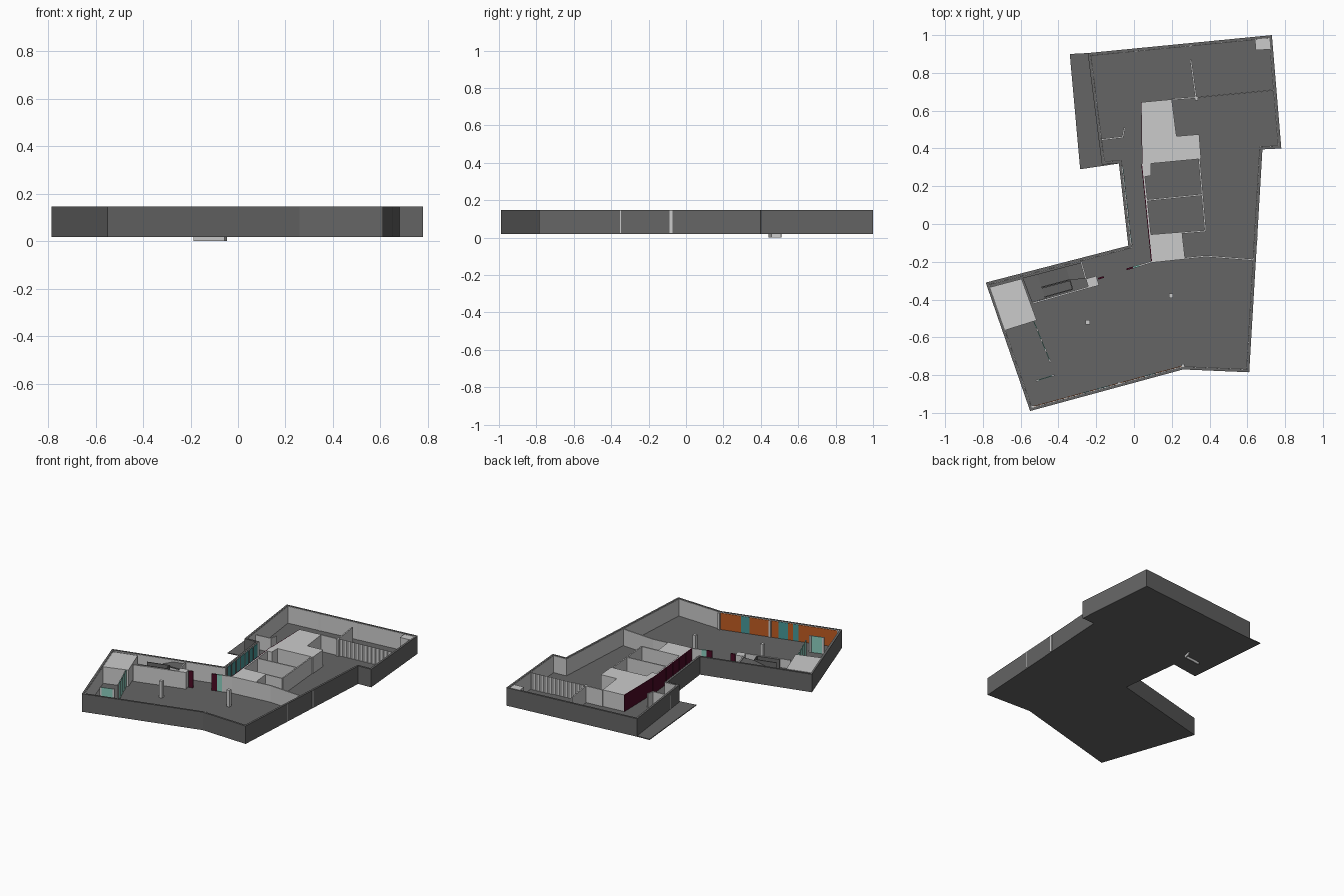
import bpy, bmesh
from mathutils import Vector

if "Cube" in bpy.data.objects:
    bpy.data.objects.remove(bpy.data.objects["Cube"])

FLOOR, TOP, BASE = 0.024, 0.143, 0.018


def material(name, rgb):
    m = bpy.data.materials.new(name)
    m.diffuse_color = (*rgb, 1)
    m.use_nodes = True
    m.node_tree.nodes["Principled BSDF"].inputs["Base Color"].default_value = m.diffuse_color
    return m


DARK = material("dark_grey", (0.13, 0.13, 0.13))
TEAL = material("teal_glass", (0.06, 0.30, 0.30))
MINT = material("mint_glass", (0.25, 0.60, 0.50))
ORANGE = material("orange_paint", (0.50, 0.10, 0.015))
MAROON = material("maroon_paint", (0.07, 0.003, 0.018))


def finish(name, bm, mat=None):
    bmesh.ops.recalc_face_normals(bm, faces=bm.faces)
    me = bpy.data.meshes.new(name)
    bm.to_mesh(me)
    bm.free()
    if mat:
        me.materials.append(mat)
    ob = bpy.data.objects.new(name, me)
    bpy.context.collection.objects.link(ob)
    return ob


def block(name, pts, z0=FLOOR, z1=TOP, mat=None):
    """Upright prism over a plan outline."""
    bm = bmesh.new()
    f = bm.faces.new([bm.verts.new((x, y, z0)) for x, y in pts])
    ext = bmesh.ops.extrude_face_region(bm, geom=[f])
    vs = [g for g in ext["geom"] if isinstance(g, bmesh.types.BMVert)]
    bmesh.ops.translate(bm, verts=vs, vec=(0, 0, z1 - z0))
    return finish(name, bm, mat)


def offset(pts, d, closed):
    """Mitred offset of a plan path; positive d goes to the right."""
    p = [Vector(q) for q in pts]
    n, out = len(p), []
    for i in range(n):
        a = p[i] - p[i - 1] if (i > 0 or closed) else p[1] - p[0]
        b = p[(i + 1) % n] - p[i] if (i < n - 1 or closed) else a
        na = Vector((a.y, -a.x)).normalized()
        nb = Vector((b.y, -b.x)).normalized()
        m = (na + nb).normalized()
        out.append(p[i] + m * d / m.dot(na))
    return out


def wall(name, pts, t=0.009, z0=FLOOR, z1=TOP, closed=False, mat=None, side=None):
    """Wall along a plan path; side gives the start offset, else centred."""
    s = -t / 2 if side is None else side
    L, R = offset(pts, s, closed), offset(pts, s + t, closed)
    bm = bmesh.new()
    rings = [[bm.verts.new((q.x, q.y, z)) for q, z in
              ((l, z0), (l, z1), (r, z1), (r, z0))] for l, r in zip(L, R)]
    n = len(rings)
    for i in range(n if closed else n - 1):
        a, b = rings[i], rings[(i + 1) % n]
        for k in range(4):
            j = (k + 1) % 4
            bm.faces.new((a[k], a[j], b[j], b[k]))
    if not closed:
        bm.faces.new(rings[0])
        bm.faces.new(rings[-1])
    return finish(name, bm, mat)


def along(a, b, t):
    return tuple(Vector(a).lerp(Vector(b), t))


# Floor slab, terrace and outer wall
outline = [(-.245, .905), (.73, 1.0), (.78, .40), (.68, .395), (.61, -.785), (.26, -.77),
           (-.55, -.99), (-.785, -.31), (-.03, -.115), (-.08, .32), (-.17, .315)]
block("floor_slab", outline, BASE, FLOOR, DARK)
block("terrace", [(-.34, .90), (-.245, .905), (-.17, .315), (-.08, .32), (-.285, .29)],
      BASE, FLOOR, DARK)
wall("outer_wall", outline, 0.014, BASE, 0.147, closed=True, mat=DARK, side=0)
inner = offset(outline, 0.0142, True)
wall("inner_lining", [tuple(v) for v in inner], 0.003, FLOOR, 0.145, closed=True, side=0)

# Service core and other solid blocks
block("core_block", [(.04, .645), (.20, .66), (.225, .465), (.345, .475), (.355, .345),
                     (.09, .32), (.045, .32)])
block("core_shaft", [(.045, .32), (.09, .32), (.09, .255), (.05, .25)])
block("core_south_block", [(.085, -.06), (.255, -.05), (.27, -.18), (.095, -.20)])
block("west_block", [(-.765, -.335), (-.595, -.29), (-.515, -.51), (-.69, -.565)])
block("corner_block", [(.64, .977), (.716, .982), (.724, .925), (.645, .92)])
block("stair_shaft", [(-.255, -.29), (-.20, -.275), (-.185, -.325), (-.24, -.34)])

# Partitions
partitions = {
    "core_west_wall": [(.047, .32), (.10, -.20)],
    "core_east_wall": [(.345, .345), (.378, -.037)],
    "core_divider": [(.065, .125), (.36, .155)],
    "core_south_wall": [(.085, -.06), (.378, -.037)],
    "cross_wall": [(.03, -.22), (.095, -.20), (.38, -.17), (.64, -.19)],
    "stair_wall": [(-.54, -.42), (-.24, -.335)],
    "stair_end_wall": [(-.28, -.20), (-.255, -.29)],
    "north_wall": [(.30, .87), (.33, .655)],
    "north_link_wall": [(.20, .66), (.33, .67)],
}
for name, path in partitions.items():
    wall(name, path)
wall("nook_wall", [(-.187, .445), (-.06, .46), (-.05, .51)], z0=0, z1=0.125)

# Folding partition
n = 28
a, b = Vector((.33, .67)), Vector((.75, .71))
wall("folding_partition", [tuple(a.lerp(b, i / n) + Vector((0, .004 * (-1) ** i)))
                           for i in range(n + 1)], 0.004)

# Maroon panels on the core's corridor side
wall("maroon_core_north", [(.04, .645), (.045, .32)], 0.005, mat=MAROON)
for i in range(6):
    p, q = (.041, .32), (.093, -.20)
    wall("maroon_core_panel", [along(p, q, i / 6 + .004), along(p, q, (i + 1) / 6 - .004)],
         0.005, mat=MAROON)
wall("cross_wall_end", [(-.04, -.24), (-.005, -.23)], mat=MAROON)
wall("cross_wall_door", [(-.005, -.23), (.03, -.22)], mat=MINT)
wall("stair_side_screen", [(-.19, -.29), (-.16, -.28)], mat=MAROON)

# Glazing on the inside of the west facade
g0, g1 = (-.013, -.105), (-.061, .31)
for i in range(7):
    wall("west_glazing", [along(g0, g1, i / 7 + .018), along(g0, g1, (i + 1) / 7 - .018)],
         0.004, mat=TEAL)
    wall("west_mullion", [along(g0, g1, i / 7 - .015), along(g0, g1, i / 7 + .015)],
         0.007, mat=DARK)

# Orange feature wall with teal windows
o0, o1 = tuple(inner[5]), tuple(inner[6])
edges = [0, .18, .25, .49, .57, .615, .66, 1]
for i in range(7):
    wall("teal_window" if i % 2 else "orange_wall",
         [along(o0, o1, edges[i]), along(o0, o1, edges[i + 1])],
         0.003, mat=TEAL if i % 2 else ORANGE, side=0.0035)

# Glass meeting room in the west wing
m0, m1 = (-.535, -.505), (-.445, -.725)
for i in range(4):
    wall("meeting_glass", [along(m0, m1, i / 4 + .03), along(m0, m1, (i + 1) / 4 - .03)],
         0.005, mat=MINT)
for i in range(5):
    wall("meeting_mullion", [along(m0, m1, i / 4 - .03), along(m0, m1, i / 4 + .03)])
wall("meeting_front_glass", [(-.505, -.826), (-.435, -.804)], 0.005, mat=MINT)
wall("meeting_front_jamb", [(-.52, -.83), (-.505, -.826)])
wall("meeting_front_jamb", [(-.435, -.804), (-.42, -.80)])


# Stair: two flights, landing and parapet
def ramp(name, pts, z_start, z_end):
    """Sloped slab; the first two points lie at z_start, the last two at z_end."""
    zs = (z_start, z_start, z_end, z_end)
    bm = bmesh.new()
    up = [bm.verts.new((x, y, z)) for (x, y), z in zip(pts, zs)]
    lo = [bm.verts.new((x, y, z - .008)) for (x, y), z in zip(pts, zs)]
    bm.faces.new(up)
    bm.faces.new(lo)
    for i in range(4):
        j = (i + 1) % 4
        bm.faces.new((up[i], up[j], lo[j], lo[i]))
    return finish(name, bm, DARK)


ramp("lower_flight", [(-.325, -.355), (-.34, -.30), (-.49, -.34), (-.47, -.395)], .032, .08)
ramp("upper_flight", [(-.49, -.335), (-.51, -.265), (-.36, -.225), (-.34, -.295)], .08, .135)
block("stair_landing", [(-.51, -.265), (-.59, -.285), (-.54, -.415), (-.47, -.395)],
      .072, .08, DARK)
block("upper_landing", [(-.36, -.225), (-.28, -.205), (-.255, -.29), (-.34, -.295)],
      .127, .135, DARK)
wall("stair_parapet", [(-.49, -.335), (-.34, -.295), (-.325, -.345), (-.475, -.387)],
     0.006, mat=DARK)

# Columns
columns = [(-.245, -.52), (.195, -.38), (-.535, -.97), (-.36, -.927), (-.08, -.845),
           (.26, -.75), (.628, -.345), (.645, -.08), (.01, .918), (.30, .946), (.33, .662)]
for i, (x, y) in enumerate(columns):
    s = .011 if i < 2 else .008
    block("column", [(x - s, y - s), (x + s, y - s), (x + s, y + s), (x - s, y + s)], z1=0.144)
